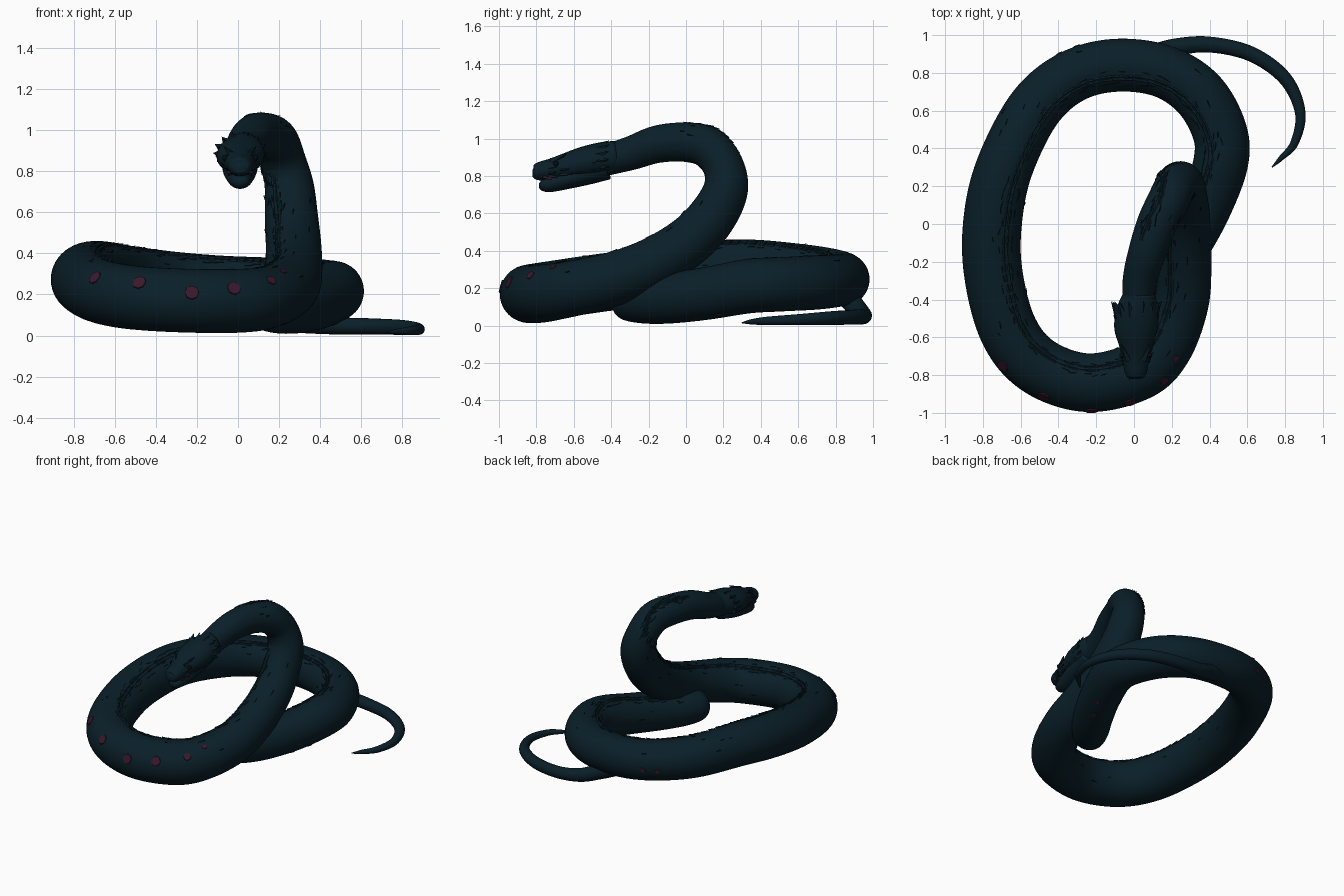
import bpy, bmesh, math, random
from mathutils import Vector, Matrix

if "Cube" in bpy.data.objects:
    bpy.data.objects.remove(bpy.data.objects["Cube"], do_unlink=True)
random.seed(4)


def material(name, r, g, b):
    mat = bpy.data.materials.new(name)
    mat.use_nodes = True
    mat.diffuse_color = (r, g, b, 1)
    node = next(n for n in mat.node_tree.nodes if n.type == 'BSDF_PRINCIPLED')
    node.inputs["Base Color"].default_value = (r, g, b, 1)
    node.inputs["Roughness"].default_value = 0.7
    return mat


SKIN = material("deep teal skin", .003, .0135, .0215)
SPOT = material("maroon spot", .042, .009, .025)
GROOVE = material("dark groove", .001, .004, .007)
UP = Vector((0, 0, 1))


def finish(name, bm, mat, smooth=True):
    bmesh.ops.recalc_face_normals(bm, faces=bm.faces)
    mesh = bpy.data.meshes.new(name)
    bm.to_mesh(mesh)
    bm.free()
    mesh.materials.append(mat)
    for poly in mesh.polygons:
        poly.use_smooth = smooth
    obj = bpy.data.objects.new(name, mesh)
    bpy.context.scene.collection.objects.link(obj)


def spline(points, steps):
    """Smooth curve through points given in hundredths."""
    pts = [Vector(p) / 100 for p in points]
    pts = [2 * pts[0] - pts[1]] + pts + [2 * pts[-1] - pts[-2]]
    out = []
    for a, b, c, d in zip(pts, pts[1:], pts[2:], pts[3:]):
        for i in range(steps):
            t = i / steps
            out.append((2 * b + (c - a) * t + (2 * a - 5 * b + 4 * c - d) * t * t
                        + (3 * b - a - 3 * c + d) * t ** 3) / 2)
    return out + [pts[-2]]


def frames(path, up_rule):
    """Centre, tangent, side, up and the two radii at each path step."""
    out = []
    last = len(path) - 1
    for i, p in enumerate(path):
        c = Vector(p[:3])
        t = (Vector(path[min(i + 1, last)][:3]) - Vector(path[max(i - 1, 0)][:3])).normalized()
        u = up_rule(c)
        u = (u - t * u.dot(t)).normalized()
        out.append((c, t, t.cross(u), u, max(p[3], .002), max(p[-1], .002)))
    return out


def loft(name, points, steps, sides, up_rule=lambda c: UP):
    fr = frames(spline(points, steps), up_rule)
    bm = bmesh.new()
    rings = []
    for c, t, s, u, w, h in fr:
        angles = [math.tau * k / sides for k in range(sides)]
        rings.append([bm.verts.new(c + s * w * math.cos(a) + u * h * math.sin(a)) for a in angles])
    for low, high in zip(rings, rings[1:]):
        for k in range(sides):
            j = (k + 1) % sides
            bm.faces.new((low[k], low[j], high[j], high[k]))
    bm.faces.new(rings[0])
    bm.faces.new(rings[-1])
    finish(name, bm, SKIN)
    return fr


def wedge(bm, place, along, out, length, width, height):
    """Small pointed scale lying on a surface."""
    side = along.cross(out).normalized()
    tip = bm.verts.new(place + along * length + out * height)
    base = [bm.verts.new(place - along * length + side * width * k - out * height * j)
            for k, j in ((-1, 1), (0, -.5), (1, 1))]
    low = bm.verts.new(place + along * length * .4 - out * height)
    for tri in ((base[0], base[1], tip), (base[1], base[2], tip), (base[2], low, tip),
                (low, base[0], tip), (base[0], low, base[2], base[1])):
        bm.faces.new(tri)


def lean_inward(c):
    return UP + Vector((-.15 - c.x, -c.y, 0)).normalized() * .55


# Body: neck arch, front of the coil, left side, back, right side, blunt end
BODY = [(2, -48, 87, 8), (3, -30, 92, 9), (7, -15, 97, 10), (12, 0, 98, 10.5),
        (18, 12, 95, 11), (22, 20, 85, 11), (25, 21, 72, 12), (26, 13, 57, 13),
        (27, 0, 44, 13.5), (27, -20, 32, 14), (25, -42, 24, 14.5), (16, -65, 19, 15),
        (2, -78, 17, 15.5), (-25, -84, 17, 15.5), (-51, -75, 18.5, 15.5),
        (-67, -55, 21.5, 15.5), (-75, -22, 26, 15.5), (-74, 8, 29.5, 15.5),
        (-67, 34, 31, 15), (-52, 62, 29, 14.5), (-33, 78, 27, 14), (-10, 84, 25, 14),
        (15, 81, 24, 14), (34, 69, 23, 14.5), (45, 50, 22, 14.5), (46, 33, 21, 14.5),
        (38, 10, 17, 14), (27, -11, 14.5, 13.5), (17, -26, 14, 12.5),
        (11, -35, 14, 9.5), (9, -39, 14, 1)]
body = loft("body", BODY, 12, 48, lean_inward)

# Spots: thin plates set into the outer flank, three sizes
SPOTS = {.036: [(-71, -75, 29), (-48, -90, 25), (-23, -99, 21), (-2, -92, 22)],
         .027: [(15, -81, 25)],
         .019: [(21, -71, 30), (47, 18, 6), (40, 6, 5), (-40, 89, 25), (-30, 93, 25)]}
bm = bmesh.new()
for radius, places in SPOTS.items():
    for place in places:
        p = Vector(place) / 100
        c, t, s, u, w, h = min(body[100:], key=lambda f: (f[0] - p).length)
        out = (p - c - t * (p - c).dot(t)).normalized()
        spin = out.to_track_quat('Z', 'Y').to_matrix().to_4x4()
        bmesh.ops.create_cone(bm, cap_ends=True, segments=8, radius1=radius,
                              radius2=radius * .92, depth=.009,
                              matrix=Matrix.Translation(c + out * (w - .0012)) @ spin)
finish("flank_spots", bm, SPOT, False)

# Tail: slips out from beneath the back of the coil
TAIL = [(-6, 85, 18, 6), (8, 89, 12, 5.5), (22, 93.5, 7, 4.7), (40, 95, 5, 4.2),
        (62, 90, 4.5, 4), (80, 77, 4, 3.6), (88, 59, 3.2, 2.8), (85, 43, 2.5, 2.2),
        (78, 35, 2, 1.4), (73, 30, 1.5, .3)]
loft("tail", TAIL, 10, 20)

# Back ridge: a row of overlapping scales
bm = bmesh.new()
for c, t, s, u, w, h in body[30:-30:2]:
    for turn in (-.07, .07):
        out = u * math.cos(turn) + s * math.sin(turn)
        wedge(bm, c + out * w, t, out, .024, .014, random.uniform(.006, .011))
finish("back_ridge", bm, SKIN, False)

# Skin folds: short dark creases scattered beside the ridge and on the flanks
bm = bmesh.new()
for c, t, s, u, w, h in body[30:-30:2]:
    for turn in (random.uniform(-.3, -.15), random.uniform(.15, .3), random.uniform(-1.7, 1.7)):
        if random.random() < .4:
            out = u * math.cos(turn) + s * math.sin(turn)
            wedge(bm, c + out * w, (t + s * random.uniform(-.3, .3)).normalized(), out,
                  .024, .003, .003)
finish("skin_folds", bm, GROOVE, False)

# Head: skull, lower jaw and the mouth lining between them
loft("skull", [(3, -36, 91, 8, 8), (2, -45, 89, 11, 9), (1, -55, 87, 11.5, 8.5),
               (1, -64, 85, 9, 7.2), (1, -72, 83.5, 7, 5.8), (1, -78, 82.5, 6, 5),
               (1, -81, 82, 4.5, 3.8), (1, -82, 82, 2, 1.5)], 6, 24)
loft("lower_jaw", [(2, -42, 84, 8, 6), (1, -54, 81, 8.5, 6), (1, -66, 77.5, 7, 5),
                   (1, -73, 75.5, 5.5, 4.2), (1, -77, 75, 4, 3), (1, -78.5, 75, 2, 1.2)], 6, 20)
bm = bmesh.new()
bmesh.ops.create_cube(bm, size=1, matrix=Matrix.Translation((.01, -.715, .785))
                      @ Matrix.Rotation(-.2, 4, 'X') @ Matrix.Diagonal((.118, .1, .012, 1)))
finish("mouth_lining", bm, SPOT, False)

# Head plates: crest rows on top, spiny frill and cheek scales on both sides
bm = bmesh.new()
for side in (-1, 1):
    for row in range(5):
        size = 1 - row * .1
        for turn in (.3, .75, 1.2, 1.65, 2.1):
            out = Vector((side * math.sin(turn), 0, math.cos(turn)))
            place = Vector((.012 + out.x * .115 * size, -.45 - row * .065,
                            .89 - row * .017 + out.z * .085 * size))
            back = Vector((side * .15 * math.sin(turn), 1, .15)).normalized()
            wedge(bm, place, back, (out - back * out.dot(back)).normalized(),
                  .042 * size, .026 * size, .013)
finish("head_plates", bm, SKIN, False)

# Brows shade the eyes
for side, label in ((1, "left"), (-1, "right")):
    bm = bmesh.new()
    wedge(bm, Vector((.01 + side * .06, -.68, .9)), Vector((side * .25, 1, .25)).normalized(),
          Vector((side * .6, -.2, .8)).normalized(), .05, .022, .014)
    finish(label + "_brow", bm, SKIN, False)
    bm = bmesh.new()
    bmesh.ops.create_uvsphere(bm, u_segments=12, v_segments=8, radius=.014,
                              matrix=Matrix.Translation((.01 + side * .073, -.695, .865)))
    finish(label + "_eye", bm, GROOVE)
